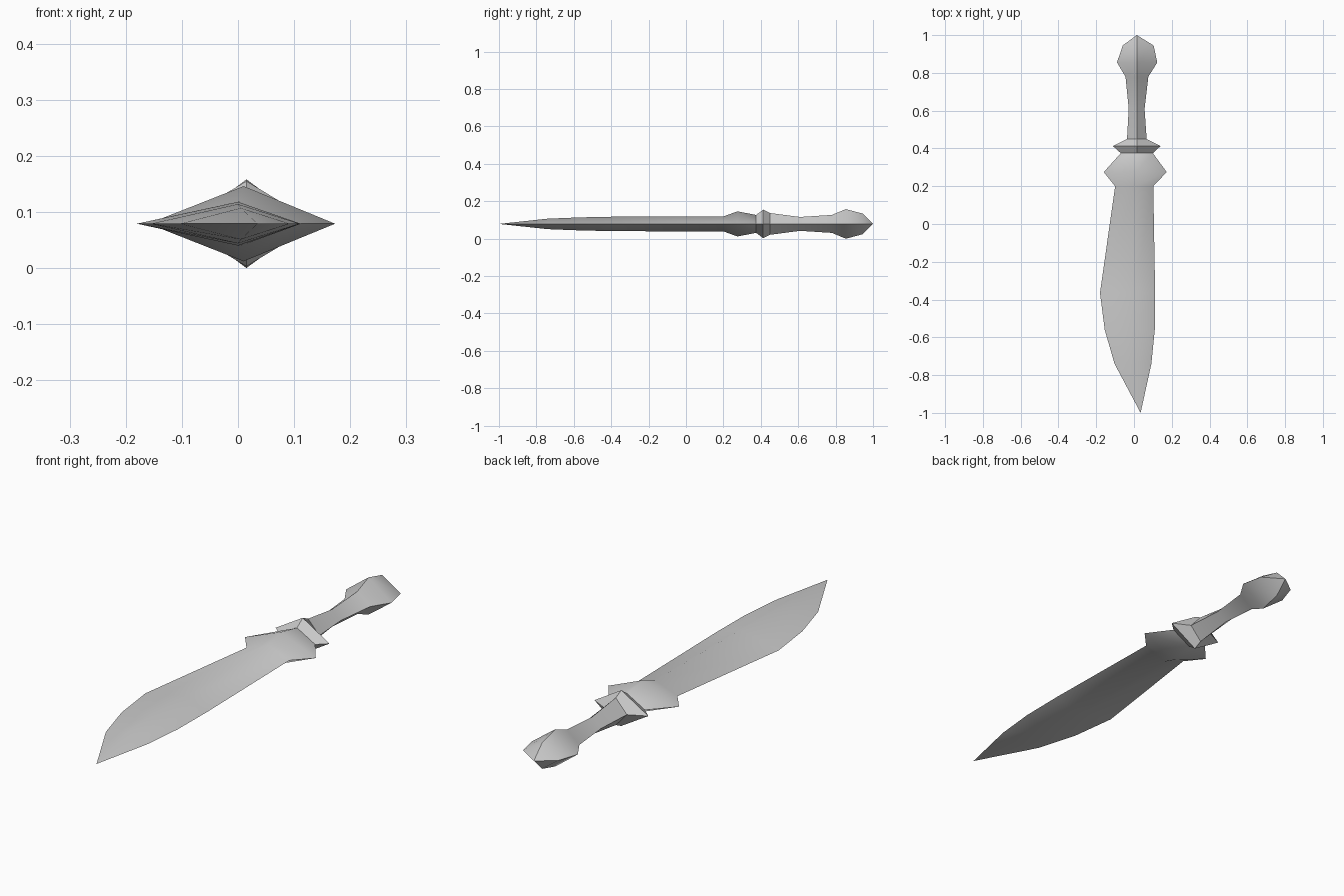
import bpy
import math

cube = bpy.data.objects.get("Cube")
if cube:
    bpy.data.objects.remove(cube)

MID = 0.079  # height of the cutting edge plane

steel = bpy.data.materials.new("grey_steel")
steel.use_nodes = True
GREY = (0.6, 0.6, 0.6, 1)
steel.diffuse_color = GREY
steel.node_tree.nodes["Principled BSDF"].inputs["Base Color"].default_value = GREY


def diamond_loft(name, stations, angle):
    """Loft diamond sections (y, right edge x, left edge x, ridge x, half height)."""
    verts, faces, rings = [], [], []
    for y, x0, x1, ridge, h in stations:
        start = len(verts)
        if h == 0:  # a point closes the loft
            verts.append((ridge, y, MID))
            rings.append([start] * 4)
        else:
            verts += [(x0, y, MID), (ridge, y, MID + h), (x1, y, MID), (ridge, y, MID - h)]
            rings.append(list(range(start, start + 4)))
    for a, b in zip(rings, rings[1:]):
        for i in range(4):
            j = (i + 1) % 4
            faces.append(list(dict.fromkeys((a[i], a[j], b[j], b[i]))))
    mesh = bpy.data.meshes.new(name)
    mesh.from_pydata(verts, [], faces)
    mesh.materials.append(steel)
    obj = bpy.data.objects.new(name, mesh)
    bpy.context.collection.objects.link(obj)
    # outward normals, then smooth shading with sharp edges
    bpy.ops.object.select_all(action="DESELECT")
    obj.select_set(True)
    bpy.context.view_layer.objects.active = obj
    bpy.ops.object.mode_set(mode="EDIT")
    bpy.ops.mesh.select_all(action="SELECT")
    bpy.ops.mesh.normals_make_consistent(inside=False)
    bpy.ops.object.mode_set(mode="OBJECT")
    bpy.ops.object.shade_smooth_by_angle(angle=math.radians(angle))
    return obj


# sections shared by neighbouring parts
blade_root = (0.375, -0.07, 0.1, 0.015, 0.048)
grip_root = (0.45, -0.037, 0.067, 0.015, 0.058)

# leaf blade with its flared shoulder
diamond_loft("blade", [
    (-1.0, 0, 0, 0.035, 0),
    (-0.74, -0.103, 0.092, 0.005, 0.028),
    (-0.56, -0.155, 0.11, 0.0, 0.035),
    (-0.365, -0.18, 0.112, 0.0, 0.039),
    (0.2, -0.1, 0.102, 0.003, 0.04),
    (0.275, -0.16, 0.173, 0.01, 0.067),
    blade_root,
], 60)

# cross guard
diamond_loft("guard", [
    blade_root,
    (0.413, -0.112, 0.141, 0.015, 0.076),
    grip_root,
], 30)

# waisted grip swelling into the faceted pommel
diamond_loft("grip", [
    grip_root,
    (0.61, -0.028, 0.056, 0.015, 0.037),
    (0.78, -0.045, 0.076, 0.015, 0.048),
    (0.855, -0.09, 0.123, 0.015, 0.079),
    (0.945, -0.06, 0.104, 0.015, 0.055),
    (1.0, 0, 0, 0.015, 0),
], 50)
